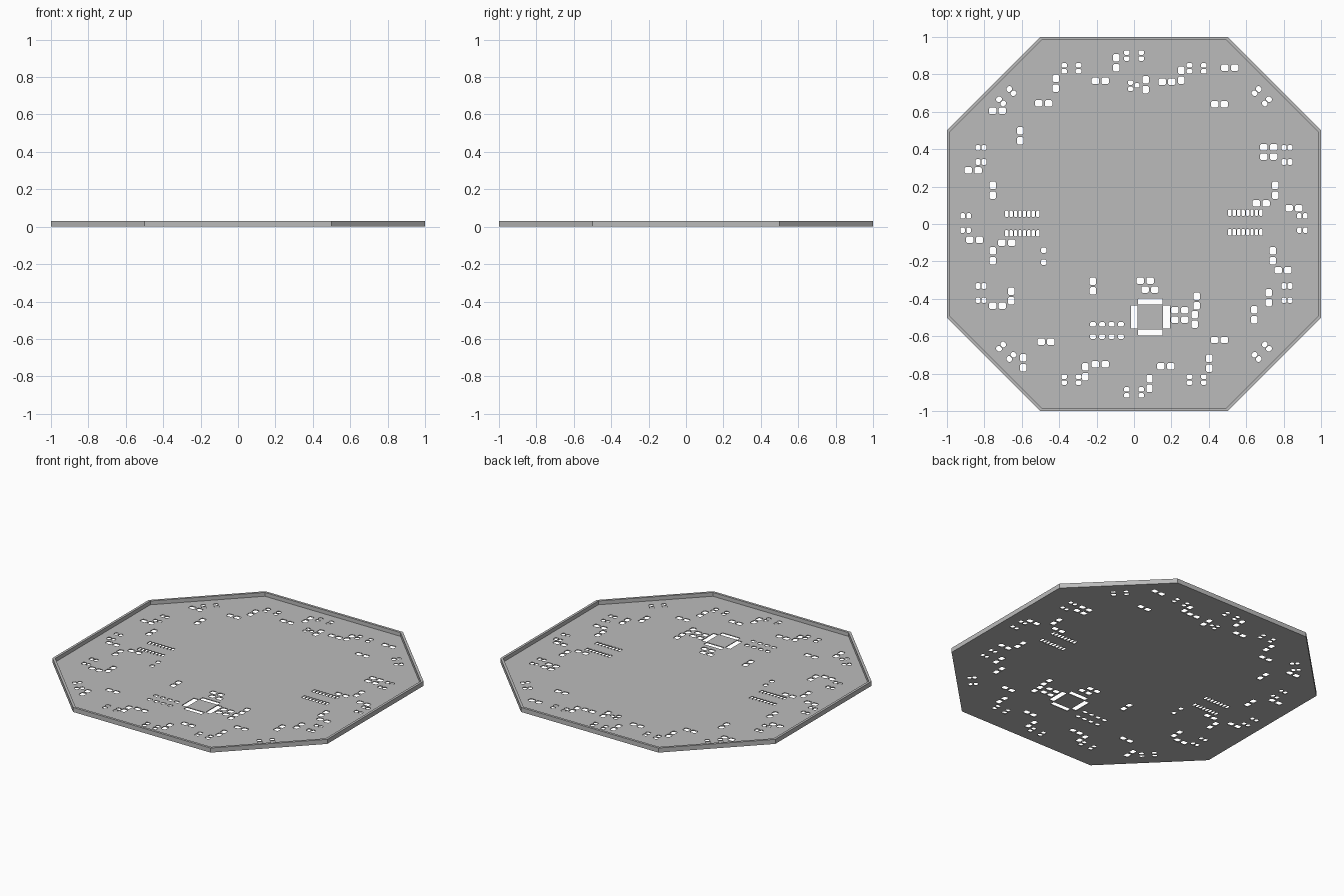
import bpy
import bmesh
from math import cos, sin, radians, sqrt

cube = bpy.data.objects.get("Cube")
if cube:
    bpy.data.objects.remove(cube, do_unlink=True)

TOTAL_HEIGHT = 0.03
SHEET = 0.005
RIM_WIDTH = 0.016

metal = bpy.data.materials.new("plain_grey")
metal.use_nodes = True
grey = (0.5, 0.5, 0.5, 1)
metal.diffuse_color = grey
metal.node_tree.nodes["Principled BSDF"].inputs["Base Color"].default_value = grey


def octagon(inset):
    """Outline with square-on sides as long as half the width."""
    far = 1 - inset
    near = 0.5 - inset * (sqrt(2) - 1)
    quarter = [(far, near), (near, far)]
    points = []
    for sx, sy in ((1, 1), (-1, 1), (-1, -1), (1, -1)):
        corner = [(sx * x, sy * y) for x, y in quarter]
        points += corner if sx * sy > 0 else corner[::-1]
    return points


def extruded_shape(name, outlines, bottom, top):
    """Fill the first outline, leave the others open, and extrude upwards."""
    curve = bpy.data.curves.new(name + "_outline", "CURVE")
    curve.dimensions = "2D"
    curve.fill_mode = "BOTH"
    curve.extrude = (top - bottom) / 2
    for outline in outlines:
        spline = curve.splines.new("POLY")
        spline.points.add(len(outline) - 1)
        for point, (x, y) in zip(spline.points, outline):
            point.co = (x, y, 0, 1)
        spline.use_cyclic_u = True
        spline.use_smooth = False
    source = bpy.data.objects.new(name + "_outline", curve)
    bpy.context.collection.objects.link(source)
    graph = bpy.context.evaluated_depsgraph_get()
    mesh = bpy.data.meshes.new_from_object(source.evaluated_get(graph))
    bpy.data.objects.remove(source, do_unlink=True)
    bpy.data.curves.remove(curve)

    # Weld the caps to the walls and lift the part into place
    bm = bmesh.new()
    bm.from_mesh(mesh)
    bmesh.ops.remove_doubles(bm, verts=bm.verts, dist=0.00001)
    bmesh.ops.recalc_face_normals(bm, faces=bm.faces)
    bmesh.ops.translate(bm, verts=bm.verts, vec=(0, 0, (top + bottom) / 2))
    for face in bm.faces:
        face.smooth = False
    bm.to_mesh(mesh)
    bm.free()
    mesh.name = name
    mesh.materials.clear()
    mesh.materials.append(metal)
    part = bpy.data.objects.new(name, mesh)
    bpy.context.collection.objects.link(part)
    return part


holes = []


def hole(x, y, width, depth, angle=0, cut=0.006):
    """Rectangular opening with clipped corners."""
    w, d = width / 2, depth / 2
    local = [(w, d - cut), (w - cut, d), (cut - w, d), (-w, d - cut),
             (-w, cut - d), (cut - w, -d), (w - cut, -d), (w, cut - d)]
    c, s = cos(angle), sin(angle)
    holes.append([(x + c * u - s * v, y + s * u + c * v) for u, v in local])


def four_holes(x, y, angle):
    """Two by two group, long way along the rim."""
    c, s = cos(angle), sin(angle)
    for u in (-0.0385, 0.0385):
        for v in (-0.016, 0.016):
            hole(x + c * u - s * v, y + s * u + c * v, 0.03, 0.025, angle)


# Sixteen groups around the rim
for side in (-1, 1):
    four_holes(0, side * 0.9, 0)
    four_holes(side * 0.9, 0.005, radians(90))
    for end in (-1, 1):
        four_holes(side * 0.335, end * 0.832, 0)
        four_holes(side * 0.818, end * 0.37, radians(90))
        four_holes(side * 0.683, end * 0.683, radians(-45 * side * end))

# Pairs lying side by side
side_by_side = [
    (-.18, .765), (.176, .76), (.512, .835), (-.483, .645), (.457, .64),
    (-.73, .605), (-.86, .287), (-.852, -.085), (-.68, -.1), (-.73, -.437),
    (-.47, -.63), (-.18, -.75), (.17, -.76), (.457, -.62), (.797, -.247),
    (.855, .085), (.68, .11), (.72, .41), (.72, .36), (.06, -.303),
    (.085, -.351), (.245, -.461), (.245, -.512),
]
for x, y in side_by_side:
    for step in (-0.026, 0.026):
        hole(x + step, y, 0.04, 0.034)

# Pairs standing one above the other
stacked = [
    (-.095, .862), (-.418, .752), (.062, .745), (.253, .795), (-.608, .472),
    (-.755, .18), (.755, .18), (-.755, -.17), (-.656, -.385), (-.22, -.332),
    (-.592, -.742), (-.26, -.79), (.083, -.853), (.402, -.745), (.643, -.485),
    (.721, -.394), (.742, -.17), (.335, -.412), (.325, -.51),
]
for x, y in stacked:
    for step in (-0.026, 0.026):
        hole(x, y + step, 0.034, 0.04)

# Small stacked pair and three-hole group
for step in (-0.032, 0.032):
    hole(-.482, -.172 + step, 0.028, 0.03)
for x, y in ((-.018, .756), (-.018, .722), (.016, .741)):
    hole(x, y, 0.028, 0.024)

# Double rows of narrow slots on the left and right
for start, middle in ((-.681, .002), (.512, .008)):
    for i in range(8):
        for row in (-0.052, 0.052):
            hole(start + i * 0.0238, middle + row, 0.018, 0.034, cut=0.004)

# Two rows of four
for i in range(4):
    for y in (-.537, -.602):
        hole(-.22 + i * 0.05, y, 0.032, 0.024)

# Square ring of four long slots
for side in (-1, 1):
    hole(.0865, -.497 + side * 0.082, 0.13, 0.032, cut=0.002)
    hole(.0875 + side * 0.086, -.497, 0.037, 0.124, cut=0.002)

extruded_shape("perforated_sheet", [octagon(0)] + holes, 0, SHEET)
extruded_shape("raised_rim", [octagon(0), octagon(RIM_WIDTH)], SHEET, TOTAL_HEIGHT)
